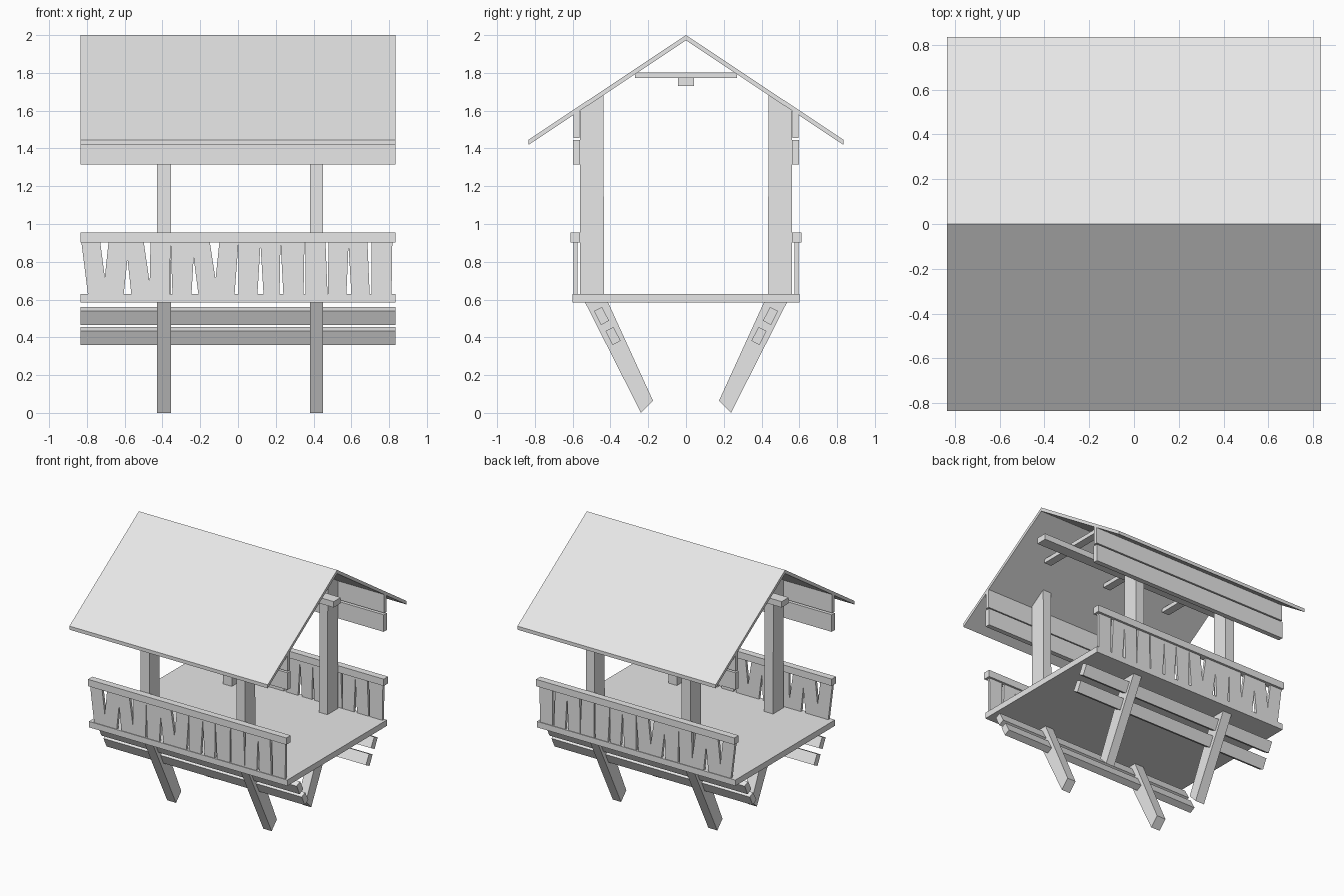
import bpy, bmesh

cube = bpy.data.objects.get("Cube")
if cube:
    bpy.data.objects.remove(cube, do_unlink=True)

mat = bpy.data.materials.new("pale_grey")
mat.use_nodes = True
grey = (0.8, 0.8, 0.8, 1)
mat.diffuse_color = grey
mat.node_tree.nodes["Principled BSDF"].inputs["Base Color"].default_value = grey


def add_prism(bm, points, offset):
    """Extrude a closed 3D outline along an offset vector."""
    face = bm.faces.new([bm.verts.new(p) for p in points])
    moved = bmesh.ops.extrude_face_region(bm, geom=[face], use_keep_orig=True)
    verts = [g for g in moved["geom"] if isinstance(g, bmesh.types.BMVert)]
    bmesh.ops.translate(bm, verts=verts, vec=offset)


def finish(name, bm):
    bmesh.ops.recalc_face_normals(bm, faces=bm.faces)
    mesh = bpy.data.meshes.new(name)
    bm.to_mesh(mesh)
    bm.free()
    mesh.materials.append(mat)
    obj = bpy.data.objects.new(name, mesh)
    bpy.context.collection.objects.link(obj)
    return obj


def beam(name, profile, x0, x1, side=1):
    """Extrude a (y, z) profile from x0 to x1; side -1 puts it at the front."""
    bm = bmesh.new()
    add_prism(bm, [(x0, side * y, z) for y, z in profile], (x1 - x0, 0, 0))
    return finish(name, bm)


def rect(y0, y1, z0, z1):
    return [(y0, z0), (y1, z0), (y1, z1), (y0, z1)]


END = 0.835
FLOOR = 0.63
RAIL = 0.91

# Roof, floor and ridge framing
beam("roof", [(0, 2), (END, 1.445), (END, 1.418), (0, 1.972),
              (-END, 1.418), (-END, 1.445)], -END, END)
beam("floor", rect(-0.6, 0.6, 0.585, FLOOR), -END, END)
beam("ridge_beam", rect(-0.042, 0.042, 1.73, 1.775), -END, END)
for i, x in enumerate((-0.51, 0.02, 0.55)):
    beam(f"cross_beam_{i}", rect(-0.27, 0.27, 1.772, 1.802), x - 0.03, x + 0.03)

# Gaps between the crooked slats: top left, top right, bottom left, bottom right
GAPS = [
    (-0.84, -0.83, -0.82, -0.795),
    (-0.73, -0.685, -0.694, -0.714),
    (-0.575, -0.595, -0.605, -0.565),
    (-0.5, -0.463, -0.459, -0.469),
    (-0.357, -0.357, -0.362, -0.347),
    (-0.23, -0.246, -0.246, -0.21),
    (-0.15, -0.098, -0.107, -0.127),
    (0.003, 0.003, -0.018, 0.003),
    (0.12, 0.118, 0.103, 0.135),
    (0.225, 0.225, 0.22, 0.24),
    (0.352, 0.358, 0.347, 0.357),
    (0.463, 0.479, 0.474, 0.476),
    (0.586, 0.584, 0.574, 0.6),
    (0.685, 0.706, 0.697, 0.706),
    (0.817, 0.83, 0.813, 0.83),
]

LEG = [(0.535, 0.586), (0.413, 0.586), (0.175, 0.065), (0.238, 0)]
BRACE = [(0.445, 0.56), (0.487, 0.54), (0.45, 0.465), (0.407, 0.488)]
POST = [(0.56, FLOOR), (0.433, FLOOR), (0.438, 1.685), (0.56, 1.605)]

for label, side in (("front", -1), ("back", 1)):
    # Posts and splayed legs
    for hand, x0, x1 in (("right", -0.43, -0.355), ("left", 0.38, 0.45)):
        beam(f"{label}_{hand}_post", POST, x0, x1, side)
        beam(f"{label}_{hand}_leg", LEG, x0, x1, side)

    # Long boards passing through the legs
    beam(f"{label}_upper_brace", BRACE, -END, END, side)
    lower = [(y - 0.061, z - 0.106) for y, z in BRACE]
    beam(f"{label}_lower_brace", lower, -END, END, side)

    # Boards under the eaves
    beam(f"{label}_lower_eave_board", rect(0.56, 0.597, 1.315, 1.445), -END, END, side)
    beam(f"{label}_upper_eave_board",
         [(0.565, 1.456), (0.595, 1.456), (0.595, 1.578), (0.565, 1.598)],
         -END, END, side)

    # Railing with crooked slats
    beam(f"{label}_handrail", rect(0.56, 0.612, 0.903, 0.955), -END, END, side)
    bm = bmesh.new()
    for a, b in zip(GAPS, GAPS[1:]):
        outline = [(a[1], RAIL), (b[0], RAIL), (b[2], FLOOR), (a[3], FLOOR)]
        add_prism(bm, [(x, side * 0.575, z) for x, z in outline], (0, side * 0.02, 0))
    finish(f"{label}_railing_slats", bm)
